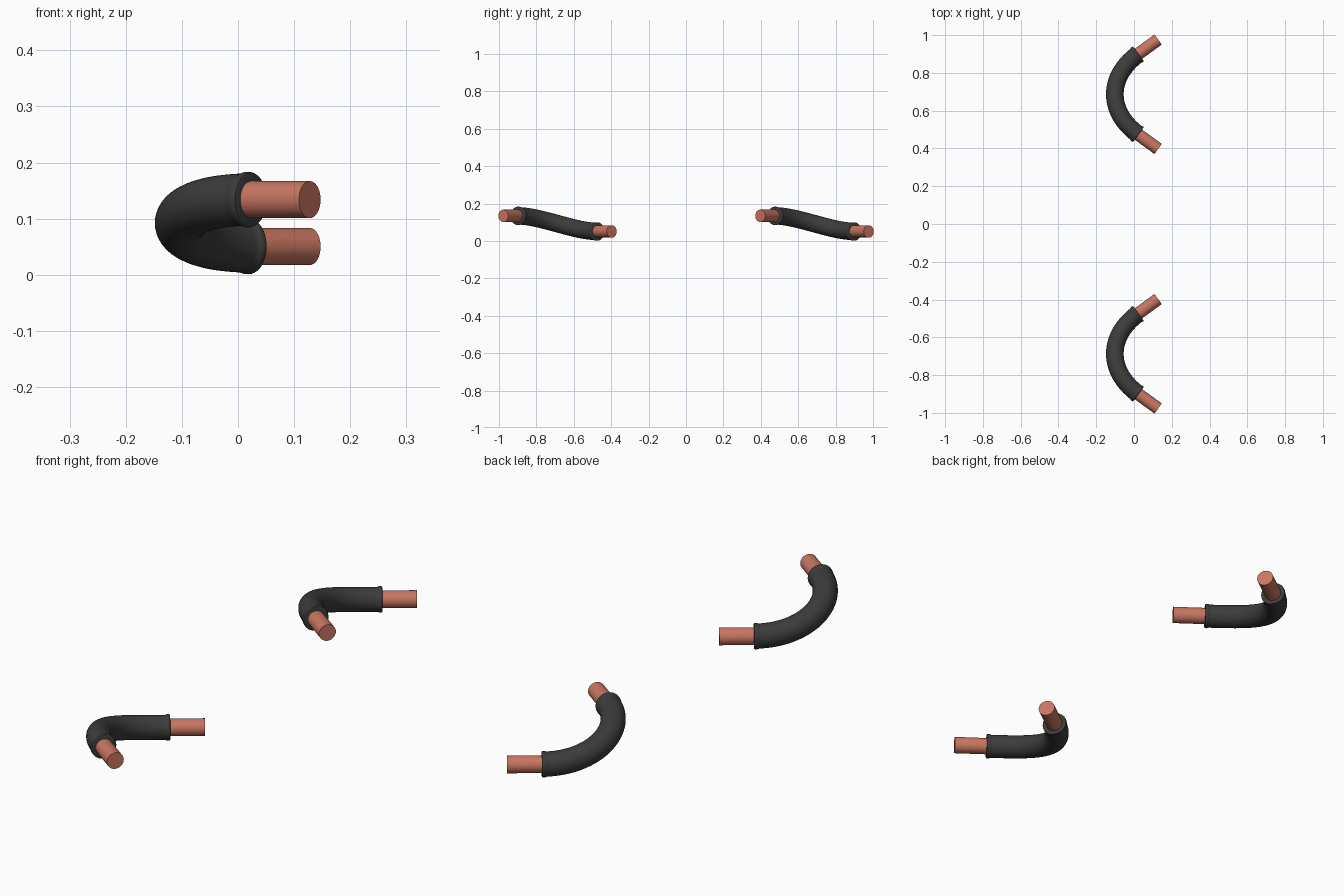
import bpy, bmesh, math
from mathutils import Vector

if "Cube" in bpy.data.objects:
    bpy.data.objects.remove(bpy.data.objects["Cube"])

SIDES = 40
Z_HIGH, Z_LOW = 0.134, 0.0505
TILT = math.radians(36)
OUT = math.cos(TILT), math.sin(TILT)


def material(name, rgb):
    m = bpy.data.materials.new(name)
    m.diffuse_color = (*rgb, 1)
    m.use_nodes = True
    m.node_tree.nodes["Principled BSDF"].inputs["Base Color"].default_value = m.diffuse_color
    return m


copper = material("copper", (0.58, 0.18, 0.12))
rubber = material("dark_rubber", (0.045, 0.045, 0.045))

# Centre line of the bend: one cubic with horizontal ends at different heights
H = 0.206
X0, Y0 = 0.0235, 0.214
P = [Vector((X0, -Y0, Z_HIGH)),
     Vector((X0 - H * OUT[0], -Y0 + H * OUT[1], Z_HIGH)),
     Vector((X0 - H * OUT[0], Y0 - H * OUT[1], Z_LOW)),
     Vector((X0, Y0, Z_LOW))]


def path(t):
    s = 1 - t
    point = P[0] * s**3 + P[1] * 3*s*s*t + P[2] * 3*s*t*t + P[3] * t**3
    tangent = (P[1]-P[0]) * s*s + (P[2]-P[1]) * 2*s*t + (P[3]-P[2]) * t*t
    return point, tangent.normalized()


def sweep(name, rings, mat, y):
    """Skin circular rings given as (point, tangent, radius), with flat ends."""
    bm = bmesh.new()
    loops = []
    for point, tangent, r in rings:
        side = tangent.cross(Vector((0, 0, 1))).normalized()
        up = side.cross(tangent)
        loops.append([bm.verts.new(point + r * (side * math.cos(a) + up * math.sin(a)))
                      for a in (2 * math.pi * i / SIDES for i in range(SIDES))])
    for a, b in zip(loops, loops[1:]):
        for i in range(SIDES):
            j = (i + 1) % SIDES
            bm.faces.new((a[i], a[j], b[j], b[i]))
    bm.faces.new(loops[0])
    bm.faces.new(loops[-1])
    bmesh.ops.recalc_face_normals(bm, faces=bm.faces)
    mesh = bpy.data.meshes.new(name)
    bm.to_mesh(mesh)
    bm.free()
    mesh.materials.append(mat)
    ob = bpy.data.objects.new(name, mesh)
    ob.location.y = y
    bpy.context.collection.objects.link(ob)
    bpy.ops.object.select_all(action='DESELECT')
    ob.select_set(True)
    bpy.context.view_layer.objects.active = ob
    bpy.ops.object.shade_smooth_by_angle(angle=math.radians(40))


# Sleeve profile: slim body with a slightly raised, rounded rim at each end
rim = [(0.0, 0.0455), (0.001, 0.0478), (0.004, 0.0493), (0.011, 0.0493),
       (0.015, 0.0482), (0.018, 0.0467)]
STEP = 3 * H  # path speed near the ends
N = 48
body = [(0.05 + 0.9 * i / N, 0.0467) for i in range(N + 1)]
start = [(d / STEP, r) for d, r in rim]
sleeve_profile = start + body + [(1 - t, r) for t, r in reversed(start)]
sleeve = [(*path(t), r) for t, r in sleeve_profile]

# Copper core runs through the sleeve and sticks out straight at both ends
BARE, CORE_R = 0.129, 0.033
core = [(*path(i / N), CORE_R) for i in range(N + 1)]
p, d, _ = core[0]
q, e, _ = core[-1]
core = [(p - d * BARE, d, CORE_R)] + core + [(q + e * BARE, e, CORE_R)]

for label, y in (("front", -0.687), ("back", 0.687)):
    sweep(label + "_cable_sleeve", sleeve, rubber, y)
    sweep(label + "_cable_core", core, copper, y)
